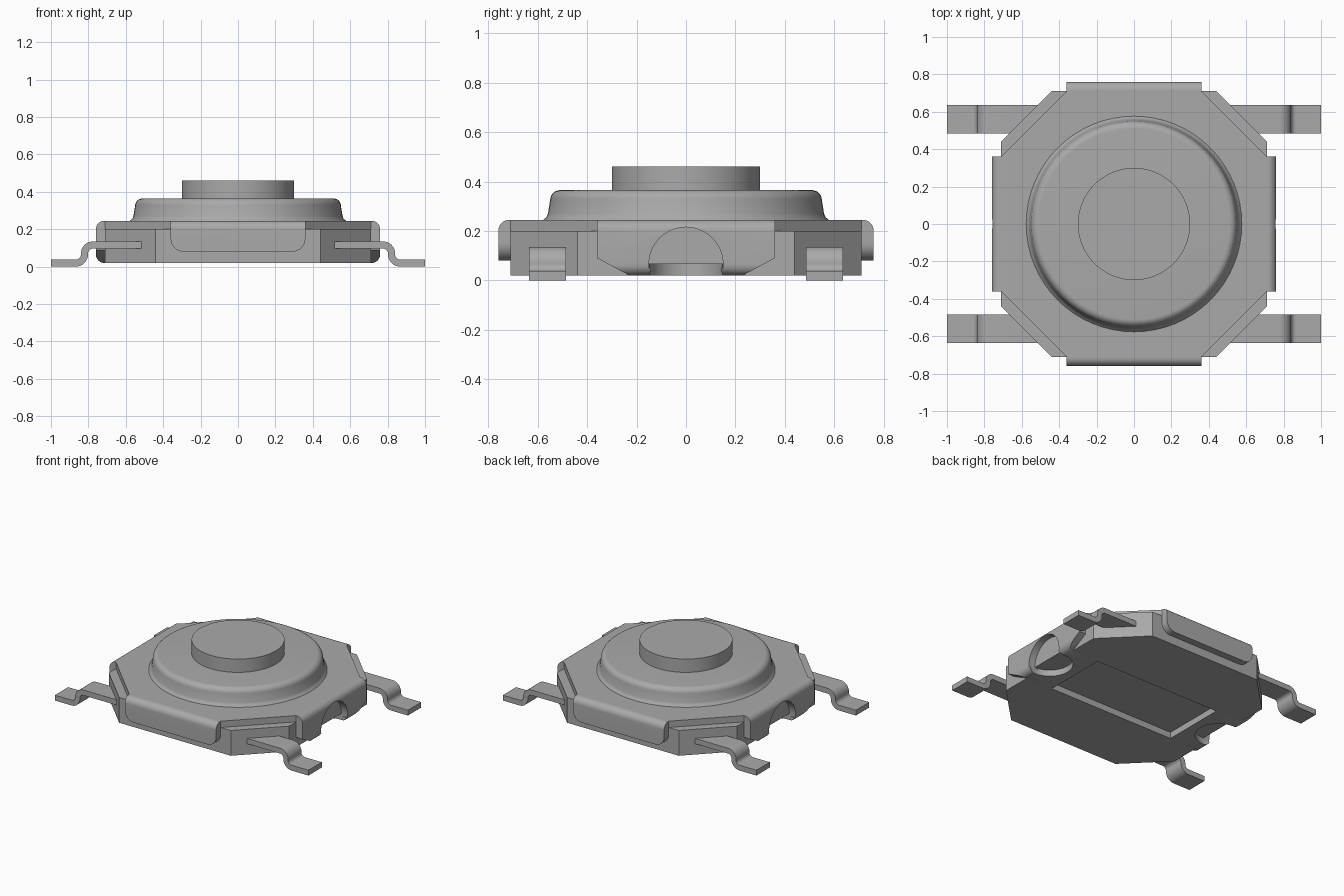
import bpy, bmesh
from math import sin, cos, pi, radians

if "Cube" in bpy.data.objects:
    bpy.data.objects.remove(bpy.data.objects["Cube"], do_unlink=True)

grey = bpy.data.materials.new("plain grey")
grey.use_nodes = True
grey.diffuse_color = (0.40, 0.40, 0.40, 1)
grey.node_tree.nodes["Principled BSDF"].inputs["Base Color"].default_value = (0.40, 0.40, 0.40, 1)


def finish(bm, name, smooth=True):
    bmesh.ops.recalc_face_normals(bm, faces=bm.faces)
    mesh = bpy.data.meshes.new(name)
    bm.to_mesh(mesh)
    bm.free()
    mesh.materials.append(grey)
    obj = bpy.data.objects.new(name, mesh)
    bpy.context.collection.objects.link(obj)
    if smooth:
        shade(obj)
    return obj


def shade(obj):
    bpy.ops.object.select_all(action='DESELECT')
    obj.select_set(True)
    bpy.context.view_layer.objects.active = obj
    bpy.ops.object.shade_smooth_by_angle(angle=radians(30))


def arc(cx, cy, r, a0, a1, n=8):
    angles = [radians(a0 + (a1 - a0) * i / n) for i in range(n + 1)]
    return [(cx + r * cos(a), cy + r * sin(a)) for a in angles]


def prism(name, pts, axis, lo, hi, smooth=True):
    """Extrude a 2D outline along an axis: x takes (y,z), y takes (x,z), z takes (x,y)."""
    place = {'x': lambda p, t: (t, *p), 'y': lambda p, t: (p[0], t, p[1]),
             'z': lambda p, t: (*p, t)}[axis]
    bm = bmesh.new()
    ends = [[bm.verts.new(place(p, t)) for p in pts] for t in (lo, hi)]
    for ring in ends:
        bm.faces.new(ring)
    n = len(pts)
    for i in range(n):
        j = (i + 1) % n
        bm.faces.new((ends[0][i], ends[0][j], ends[1][j], ends[1][i]))
    return finish(bm, name, smooth)


def lathe(name, profile, n=64):
    bm = bmesh.new()
    rings = [[bm.verts.new((r * cos(2 * pi * i / n), r * sin(2 * pi * i / n), z))
              for i in range(n)] for r, z in profile]
    for a, b in zip(rings, rings[1:]):
        for i in range(n):
            j = (i + 1) % n
            bm.faces.new((a[i], a[j], b[j], b[i]))
    bm.faces.new(rings[0])
    bm.faces.new(rings[-1])
    return finish(bm, name)


def boolean(obj, cutter, operation):
    mod = obj.modifiers.new("cut", 'BOOLEAN')
    mod.object, mod.operation, mod.solver = cutter, operation, 'EXACT'
    bpy.context.view_layer.objects.active = obj
    bpy.ops.object.modifier_apply(modifier=mod.name)
    bpy.data.objects.remove(cutter, do_unlink=True)


def octagon(half, flat):
    return [(flat, -half), (half, -flat), (half, flat), (flat, half),
            (-flat, half), (-half, flat), (-half, -flat), (-flat, -half)]


def box_outline(x, z0, z1):
    return [(-x, z0), (x, z0), (x, z1), (-x, z1)]


# Moulded base with a channel along its underside
base = prism("base", octagon(0.71, 0.44), 'z', 0.02, 0.20)
boolean(base, prism("channel_cutter", box_outline(0.23, -0.1, 0.065), 'x', -1, 1, False), 'DIFFERENCE')
shade(base)

# Pressed cover plate with raised dome, and the round button
prism("cover_plate", octagon(0.71, 0.36), 'z', 0.20, 0.245)
lathe("cover_dome", [(0.58, 0.24), (0.575, 0.247), (0.565, 0.256), (0.559, 0.27)]
      + arc(0.51, 0.325, 0.04, 5, 90, 8))
lathe("button", [(0.30, 0.35), (0.30, 0.46)])

for s, side in ((1, "left"), (-1, "right")):
    # Side clip: bent down, then folded under the base, with a hole on the fold
    clip_profile = ([(0.50, 0.02)] + arc(0.715, 0.065, 0.045, -90, 0)
                    + arc(0.715, 0.20, 0.045, 0, 90)
                    + [(0.71, 0.245), (0.71, 0.065), (0.50, 0.065)])
    clip = prism(side + "_clip", [(s * x, z) for x, z in clip_profile], 'y', -0.4, 0.4, False)
    outline = [(-0.23, 0.0), (-0.23, 0.02), (-0.36, 0.09), (-0.36, 0.3),
               (0.36, 0.3), (0.36, 0.09), (0.23, 0.02), (0.23, 0.0)]
    boolean(clip, prism("clip_outline", outline, 'x', -0.9, 0.9, False), 'INTERSECT')
    # Trim the fold flap to the channel width
    for t in (1, -1):
        trim = [(s * 0.4, t * 0.23), (s * 0.709, t * 0.23), (s * 0.709, t * 0.5), (s * 0.4, t * 0.5)]
        boolean(clip, prism("flap_trim", trim, 'z', -0.1, 0.12, False), 'DIFFERENCE')
    arch = [(0.15, 0.05)] + arc(0, 0.065, 0.15, 0, 180, 32) + [(-0.15, 0.05)]
    boolean(clip, prism("arch_cutter", arch, 'x', s * 0.69, s * 0.9, False), 'DIFFERENCE')
    hole = arc(s * 0.71, 0, 0.15, 0, 348.75, 31)
    boolean(clip, prism("hole_cutter", hole, 'z', -0.1, 0.0655, False), 'DIFFERENCE')
    shade(clip)

for s, end in ((-1, "front"), (1, "back")):
    # End flap of the cover with rounded lower corners
    flap_profile = [(0.71, 0.08), (0.76, 0.08)] + arc(0.715, 0.20, 0.045, 0, 90) + [(0.71, 0.245)]
    flap = prism(end + "_flap", [(s * y, z) for y, z in flap_profile], 'x', -0.36, 0.36, False)
    outline = (arc(-0.29, 0.15, 0.07, 180, 270) + arc(0.29, 0.15, 0.07, 270, 360)
               + [(0.36, 0.3), (-0.36, 0.3)])
    boolean(flap, prism("flap_outline", outline, 'y', -0.9, 0.9, False), 'INTERSECT')
    shade(flap)

    # Bent terminal legs on both sides
    for t, side in ((1, "left"), (-1, "right")):
        leg = ([(0.50, 0.135)] + arc(0.775, 0.07, 0.065, 90, 0)
               + arc(0.867, 0.065, 0.027, 180, 270) + [(1.0, 0.038), (1.0, 0.0)]
               + arc(0.867, 0.065, 0.065, 270, 180)
               + arc(0.775, 0.07, 0.027, 0, 90) + [(0.50, 0.097)])
        prism(f"{end}_{side}_leg", [(t * x, z) for x, z in leg], 'y', s * 0.485, s * 0.635)
